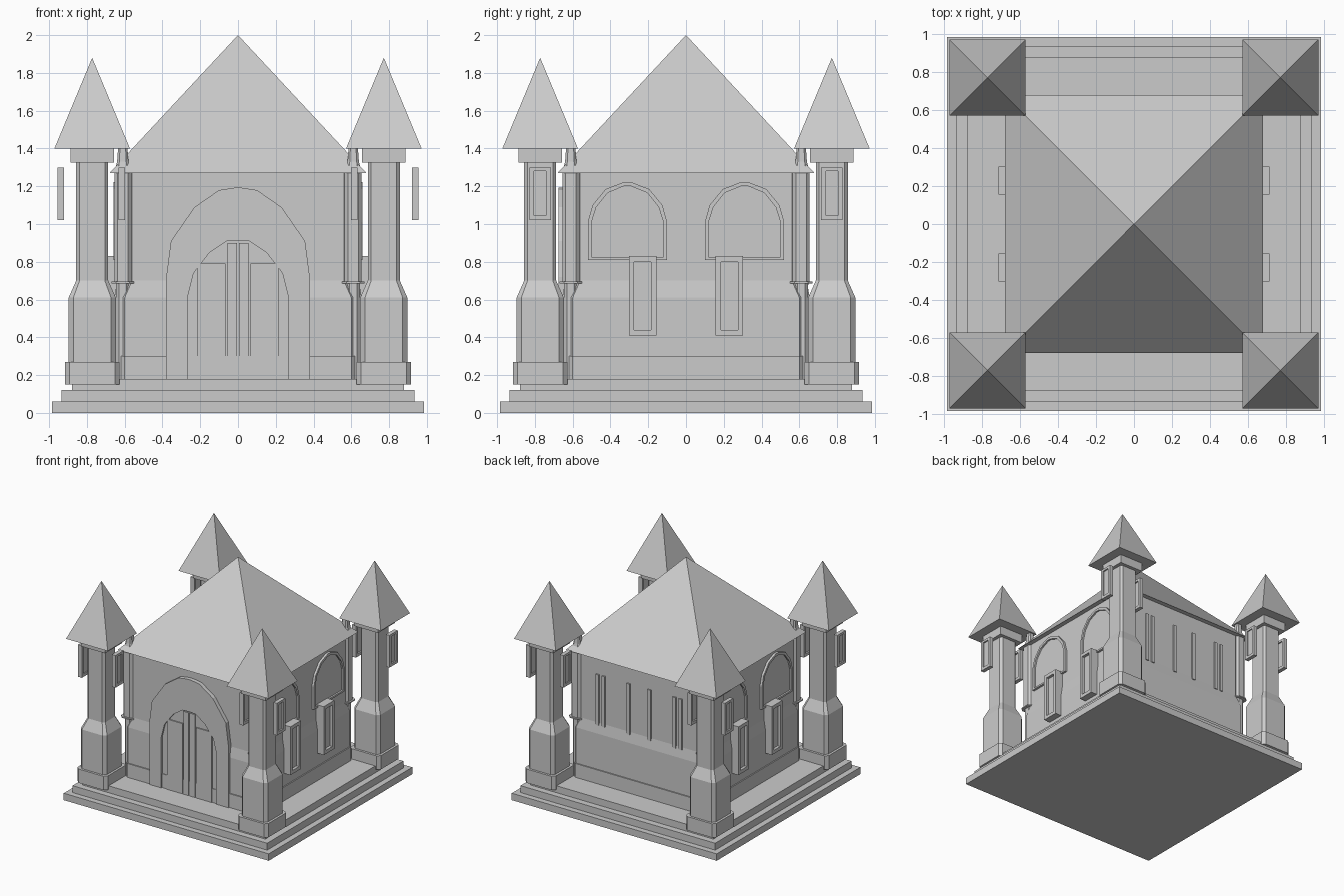
import bpy, bmesh
from math import pi, sqrt

if "Cube" in bpy.data.objects:
    bpy.data.objects.remove(bpy.data.objects["Cube"])


def loft(name, rings):
    """Skin equal-length closed rings and cap both ends."""
    bm = bmesh.new()
    vr = [[bm.verts.new(p) for p in r] for r in rings]
    n = len(vr[0])
    for a, b in zip(vr, vr[1:]):
        for i in range(n):
            j = (i + 1) % n
            bm.faces.new((a[i], a[j], b[j], b[i]))
    bm.faces.new(vr[0])
    bm.faces.new(vr[-1])
    bmesh.ops.recalc_face_normals(bm, faces=bm.faces)
    me = bpy.data.meshes.new(name)
    bm.to_mesh(me)
    bm.free()
    ob = bpy.data.objects.new(name, me)
    bpy.context.collection.objects.link(ob)
    return ob


def box(name, x0, x1, y0, y1, z0, z1):
    return loft(name, [[(x0, y0, z), (x1, y0, z), (x1, y1, z), (x0, y1, z)] for z in (z0, z1)])


def octagon(cx, cy, h, c, z):
    k = h - c
    pts = [(h, -k), (h, k), (k, h), (-k, h), (-h, k), (-h, -k), (-k, -h), (k, -h)]
    return [(cx + x, cy + y, z) for x, y in pts]


def pyramid(name, cx, cy, h, z0, z1):
    bpy.ops.mesh.primitive_cone_add(vertices=4, radius1=h * sqrt(2), depth=z1 - z0,
                                    location=(cx, cy, (z0 + z1) / 2), rotation=(0, 0, pi / 4))
    bpy.context.object.name = name


def side(s):
    return lambda u, z, d: (s * d, u, z)


def front(u, z, d):
    return (u, -d, z)


def back(u, z, d):
    return (u, d, z)


def panel(name, steps, place):
    """steps: (outline, depth) pairs along the wall normal."""
    return loft(name, [[place(u, z, d) for u, z in o] for o, d in steps])


def rect(c, w, z0, z1):
    return [(c - w, z0), (c - w, z1), (c + w, z1), (c + w, z0)]


def arch(c, half):
    """half: (offset, z) points from foot up to the crown."""
    return [(c - u, z) for u, z in half] + [(c + u, z) for u, z in reversed(half)]


# stepped base
for i, (h, z0, z1) in enumerate([(.985, 0, .06), (.935, .06, .12), (.88, .12, .18)]):
    box(f"base_step_{i}", -h, h, -h, h, z0, z1)

# hall walls with sloped offset, and main roof
loft("hall_walls", [octagon(0, 0, h, h - k, z) for h, k, z in
                    [(.665, .60, .18), (.665, .60, .30), (.655, .60, .30), (.655, .60, .61),
                     (.64, .56, .70), (.64, .56, 1.28)]])
pyramid("main_roof", 0, 0, .68, 1.27, 2.0)

# corner towers, posts and floating tower panels
for sx in (-1, 1):
    for sy in (-1, 1):
        cx, cy = sx * .772, sy * .772
        loft("tower", [octagon(cx, cy, h, c, z) for h, c, z in
                       [(.145, .025, .15), (.145, .025, .27), (.125, .025, .27), (.125, .025, .61),
                        (.085, .018, .70), (.085, .018, 1.33)]])
        box("tower_cap", cx - .115, cx + .115, cy - .115, cy + .115, 1.325, 1.4)
        pyramid("tower_roof", cx, cy, .2, 1.4, 1.88)
        p = sx * .61, sy * .61
        loft("corner_post", [octagon(*p, h, h * .4, z) for h, z in
                             [(.035, .18), (.035, .685), (.06, .685), (.06, .695), (.045, .695),
                              (.045, 1.27), (.03, 1.33), (.025, 1.4)]])
        out, inn = rect(cy, .057, 1.02, 1.30), rect(cy, .032, 1.045, 1.28)
        for d in (.597, .92):
            panel("tower_panel", [(inn, d + .01), (inn, d), (out, d), (out, d + .035),
                                  (inn, d + .035), (inn, d + .022)], side(sx))

# side walls: arched windows and narrow framed boxes
for s in (-1, 1):
    for t in (-1, 1):
        c = t * .31
        o = arch(c, [(.21, .81), (.21, 1.01), (.185, 1.10), (.115, 1.185), (.02, 1.222)])
        i = arch(c, [(.19, .825), (.19, 1.01), (.165, 1.09), (.105, 1.165), (.02, 1.20)])
        panel("arched_window", [(o, .6), (o, .66), (i, .66), (i, .645)], side(s))
        c = t * .229
        o, i = rect(c, .073, .41, .83), rect(c, .045, .44, .80)
        panel("side_box", [(o, .63), (o, .715), (i, .715), (i, .69)], side(s))

# entrance: arched surround, recessed door, vertical planks
o = arch(0, [(.38, .18), (.38, .72), (.355, .91), (.23, 1.09), (.10, 1.18), (.02, 1.192)])
i = arch(0, [(.265, .18), (.265, .62), (.235, .74), (.15, .85), (.06, .91), (.02, .912)])
panel("door_surround", [(o, .6), (o, .675), (i, .675), (i, .66)], front)
for x0, x1, top in [(-.215, -.065, .79), (-.055, -.005, .90), (.005, .055, .90), (.065, .215, .79)]:
    box("door_plank", x0, x1, -.67, -.64, .18, top)

# back wall: narrow slits
for x in (-.4, -.34, -.1, .1, .34, .4):
    panel("back_slit", [(rect(x, .015, .68, 1.12), d) for d in (.62, .652)], back)
